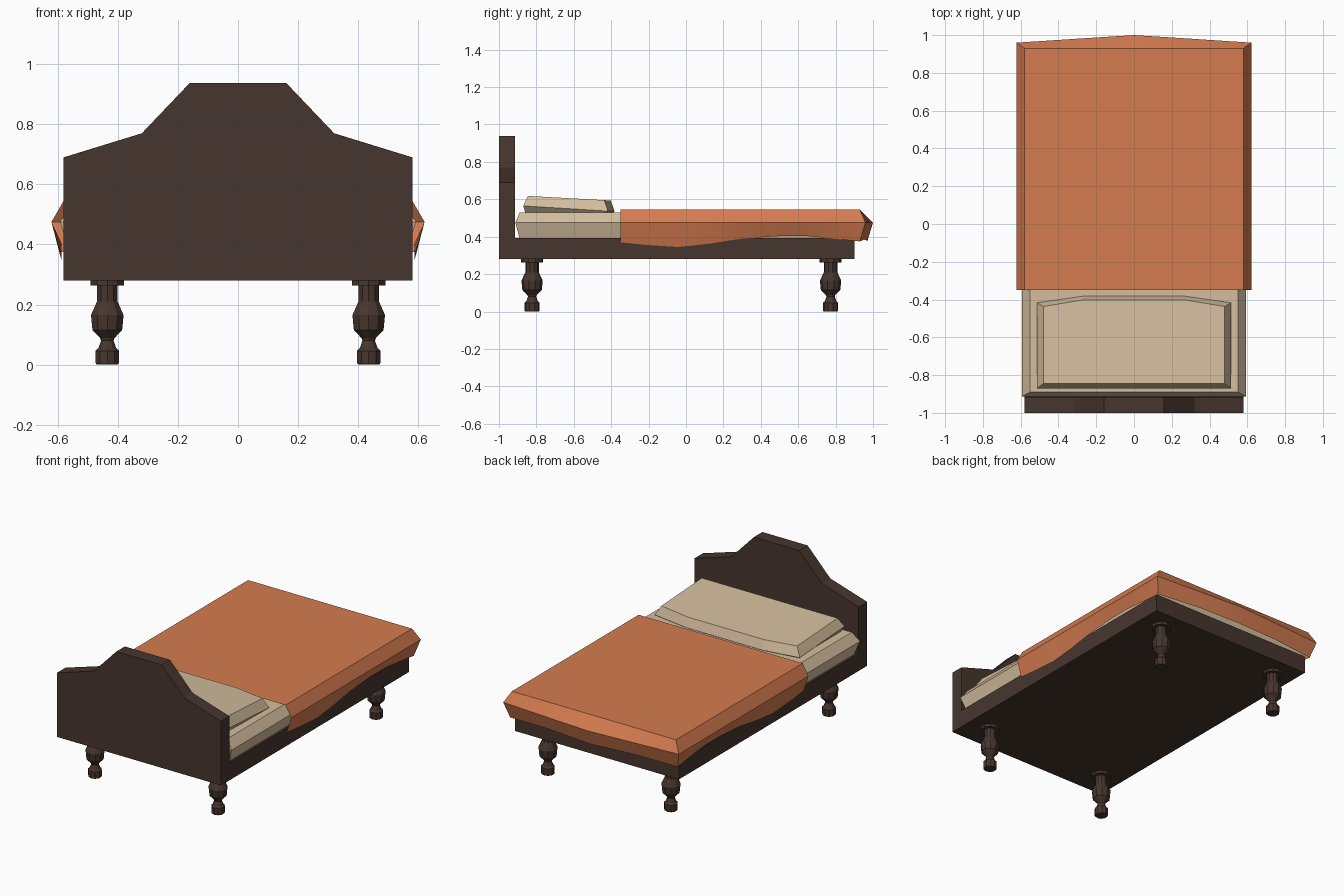
import bpy, bmesh, math

if "Cube" in bpy.data.objects:
    bpy.data.objects.remove(bpy.data.objects["Cube"])


def material(name, rgb):
    m = bpy.data.materials.new(name)
    m.diffuse_color = (*rgb, 1)
    m.use_nodes = True
    m.node_tree.nodes["Principled BSDF"].inputs["Base Color"].default_value = m.diffuse_color
    return m


WOOD = material("dark wood", (0.062, 0.036, 0.027))
LINEN = material("cream linen", (0.66, 0.51, 0.34))
ORANGE = material("orange blanket", (0.66, 0.20, 0.08))


def loft(name, rings, mat, cap_start=True, cap_end=True, closed=True, smooth=None):
    """Skin a stack of equal-length point rings."""
    bm = bmesh.new()
    rows = [[bm.verts.new(p) for p in r] for r in rings]
    n = len(rows[0])
    for a, b in zip(rows, rows[1:]):
        for i in range(n if closed else n - 1):
            j = (i + 1) % n
            bm.faces.new((a[i], a[j], b[j], b[i]))
    if cap_start:
        bm.faces.new(rows[0][::-1])
    if cap_end:
        bm.faces.new(rows[-1])
    bmesh.ops.recalc_face_normals(bm, faces=bm.faces)
    if not (cap_start and cap_end):          # open sheet: top must face up
        top = max(bm.faces, key=lambda f: f.calc_center_median().z)
        if top.normal.z < 0:
            bmesh.ops.reverse_faces(bm, faces=bm.faces)
    me = bpy.data.meshes.new(name)
    bm.to_mesh(me)
    bm.free()
    me.materials.append(mat)
    ob = bpy.data.objects.new(name, me)
    bpy.context.collection.objects.link(ob)
    if smooth:
        bpy.ops.object.select_all(action='DESELECT')
        ob.select_set(True)
        bpy.context.view_layer.objects.active = ob
        bpy.ops.object.shade_smooth_by_angle(angle=math.radians(smooth))
    return ob


def rect(x, y0, y1, z):
    return [(-x, y0, z), (x, y0, z), (x, y1, z), (-x, y1, z)]


# Headboard with stepped crest
half = [(0.58, 0.28), (0.58, 0.69), (0.32, 0.77), (0.16, 0.938)]
outline = half + [(-x, z) for x, z in reversed(half)]
loft("headboard", [[(x, y, z) for x, z in outline] for y in (-1.0, -0.915)], WOOD)

# Bed frame
loft("bed_frame", [rect(0.58, -0.915, 0.90, z) for z in (0.28, 0.392)], WOOD)

# Turned legs
profile = [(0.037, 0), (0.041, 0.006), (0.041, 0.046), (0.031, 0.055), (0.022, 0.08),
           (0.025, 0.088), (0.052, 0.115), (0.057, 0.165), (0.036, 0.21),
           (0.036, 0.263), (0.059, 0.263), (0.059, 0.281)]
for side, x in (("left", -0.435), ("right", 0.435)):
    for end, y in (("head", -0.823), ("foot", 0.773)):
        rings = [[(x + r * math.sin(k * math.tau / 10), y + r * math.cos(k * math.tau / 10), z)
                  for k in range(10)] for r, z in profile]
        loft(f"{end}_leg_{side}", rings, WOOD)

# Mattress bulging at mid height
loft("mattress", [rect(0.565, -0.89, 0.89, 0.39), rect(0.593, -0.912, 0.915, 0.475),
                  rect(0.55, -0.89, 0.89, 0.53)], LINEN)


# Pillow, tilted towards the foot, with a bowed front edge
def pillow_ring(x, y0, y1, z0, slope):
    pts = [(-x, y0), (x, y0), (x, y1), (0.27, y1 + 0.035), (-0.27, y1 + 0.035), (-x, y1)]
    return [(px, py, z0 + slope * (py - y0)) for px, py in pts]


loft("pillow", [pillow_ring(0.49, -0.858, -0.43, 0.525, 0),
                pillow_ring(0.513, -0.87, -0.417, 0.565, -0.062),
                pillow_ring(0.48, -0.845, -0.437, 0.618, -0.055)], LINEN)

# Blanket: top, widest line and wavy hem, sampled along one side then mirrored
top, mid, hem = [], [], []
for y, z in ((-0.35, 0.37), (-0.2, 0.355), (-0.04, 0.345), (0.12, 0.362), (0.3, 0.39),
             (0.5, 0.403), (0.65, 0.403), (0.8, 0.388)):
    top.append((0.58, y, 0.545))
    mid.append((0.621, y, 0.475))
    hem.append((0.587, y, z))
for x, xm, xh, ym, z in ((0.58, 0.621, 0.592, 0.96, 0.375), (0.3, 0.3, 0.3, 0.981, 0.385),
                         (0, 0, 0, 1.0, 0.378)):
    top.append((x, 0.93, 0.545))
    mid.append((xm, ym, 0.475))
    hem.append((xh, ym - 0.03, z))
rows = [r + [(-x, y, z) for x, y, z in reversed(r[:-1])] for r in (hem, mid, top)]
loft("blanket", rows, ORANGE, cap_start=False, closed=False, smooth=30)
